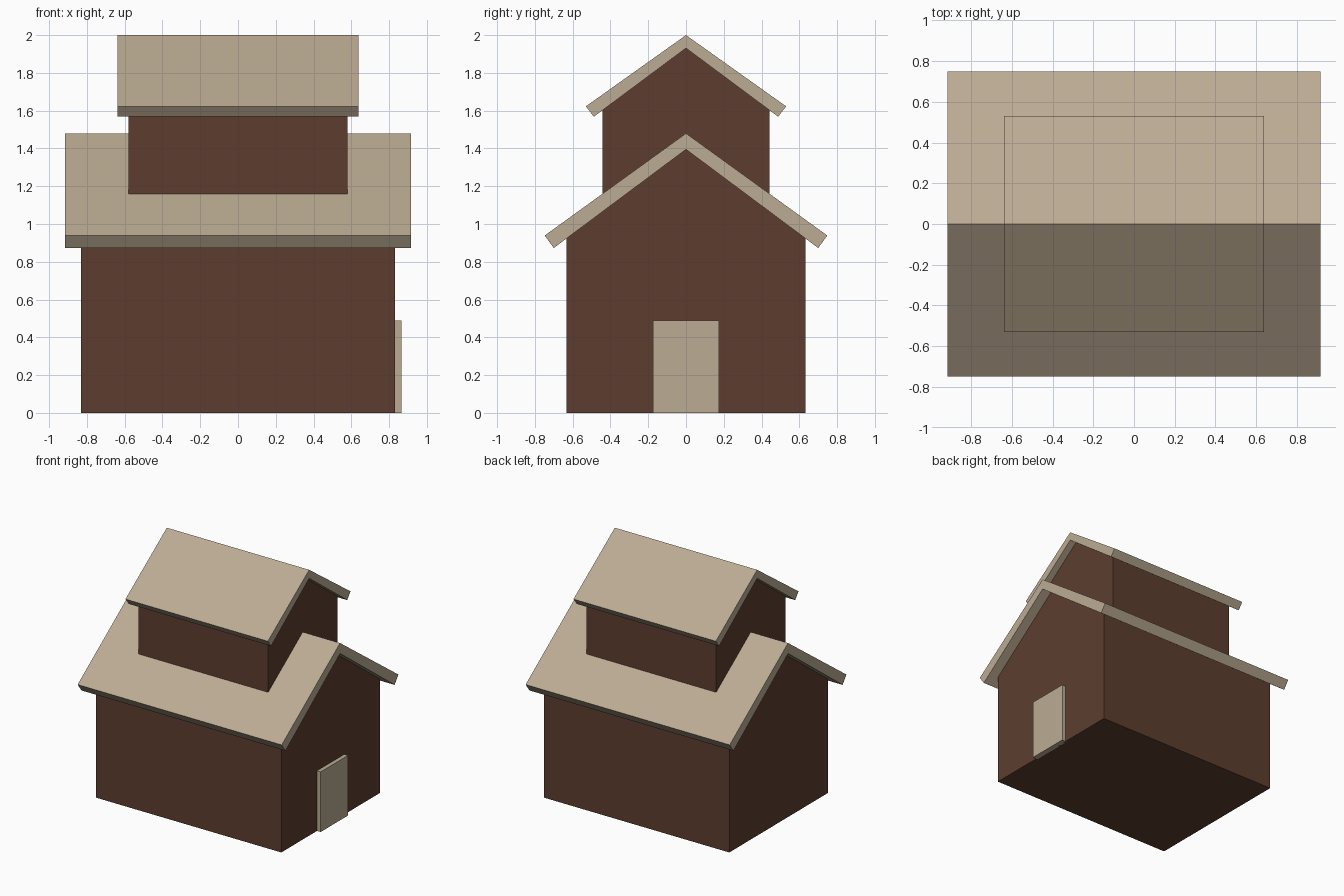
import bpy
import bmesh

if "Cube" in bpy.data.objects:
    bpy.data.objects.remove(bpy.data.objects["Cube"])


def material(name, color):
    m = bpy.data.materials.new(name)
    m.diffuse_color = (*color, 1)
    m.use_nodes = True
    m.node_tree.nodes["Principled BSDF"].inputs["Base Color"].default_value = m.diffuse_color
    return m


WALL = material("wall_brown", (0.11, 0.048, 0.028))
TRIM = material("roof_tan", (0.50, 0.41, 0.29))


def extrude_x(name, profile, x0, x1, mat):
    """Extrude a (y, z) profile from x0 to x1 as a closed solid."""
    bm = bmesh.new()
    face = bm.faces.new([bm.verts.new((x0, y, z)) for y, z in profile])
    out = bmesh.ops.extrude_face_region(bm, geom=[face])
    moved = [v for v in out["geom"] if isinstance(v, bmesh.types.BMVert)]
    bmesh.ops.translate(bm, verts=moved, vec=(x1 - x0, 0, 0))
    bmesh.ops.recalc_face_normals(bm, faces=bm.faces)
    mesh = bpy.data.meshes.new(name)
    bm.to_mesh(mesh)
    bm.free()
    mesh.materials.append(mat)
    obj = bpy.data.objects.new(name, mesh)
    bpy.context.collection.objects.link(obj)
    return obj


def storey(prefix, base, wall_x, wall_y, roof_x, ridge, under, outer, inner):
    """Gabled walls under a bent roof slab; outer/inner are eave corners."""
    slope = (under - inner[1]) / inner[0]
    eave = under - slope * wall_y
    extrude_x(prefix + "_walls",
              [(-wall_y, base), (wall_y, base), (wall_y, eave),
               (0, under), (-wall_y, eave)], -wall_x, wall_x, WALL)
    extrude_x(prefix + "_roof",
              [(0, ridge), outer, inner, (0, under),
               (-inner[0], inner[1]), (-outer[0], outer[1])],
              -roof_x, roof_x, TRIM)


# Main house and the smaller storey straddling its ridge
storey("lower", 0, 0.832, 0.633, 0.916, 1.48, 1.395, (0.748, 0.939), (0.70, 0.873))
storey("upper", 1.1, 0.581, 0.443, 0.639, 2.0, 1.931, (0.53, 1.623), (0.488, 1.568))

# Door slab on the right gable wall
extrude_x("door", [(-0.175, 0), (0.175, 0), (0.175, 0.488), (-0.175, 0.488)],
          0.82, 0.865, TRIM)
